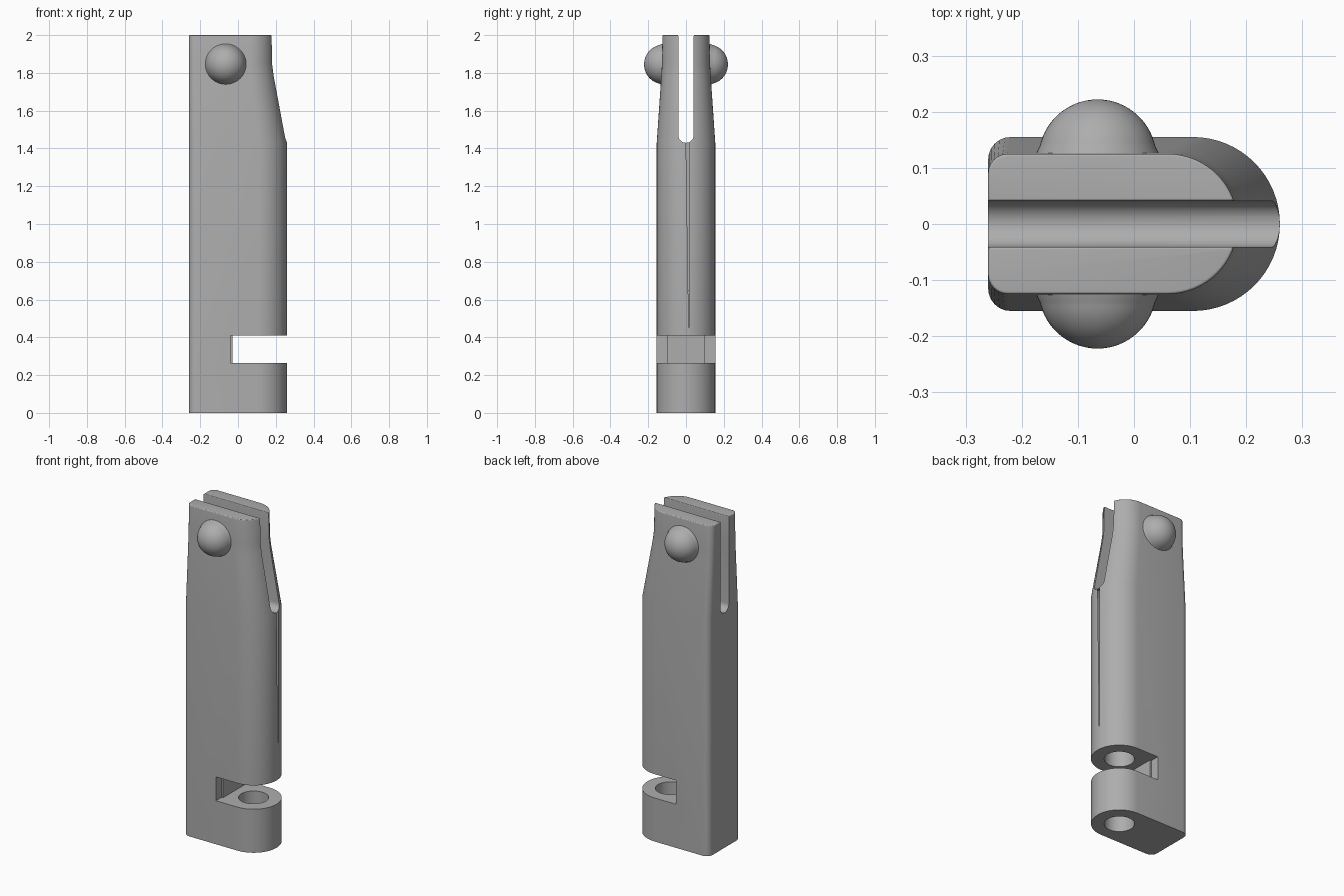
import bpy, bmesh, math
from mathutils import Vector, Matrix

cube = bpy.data.objects.get("Cube")
if cube:
    bpy.data.objects.remove(cube, do_unlink=True)

grey = bpy.data.materials.new("plain grey")
grey.use_nodes = True
colour = (0.42, 0.42, 0.42, 1)
grey.diffuse_color = colour
grey.node_tree.nodes["Principled BSDF"].inputs["Base Color"].default_value = colour


def make_object(name, bm):
    bmesh.ops.recalc_face_normals(bm, faces=bm.faces)
    mesh = bpy.data.meshes.new(name)
    bm.to_mesh(mesh)
    bm.free()
    mesh.materials.append(grey)
    obj = bpy.data.objects.new(name, mesh)
    bpy.context.collection.objects.link(obj)
    return obj


def loft(name, rings, capped=True):
    """Skin a stack of point rings, closing both ends."""
    bm = bmesh.new()
    loops = [[bm.verts.new(p) for p in ring] for ring in rings]
    count = len(loops[0])
    for low, high in zip(loops, loops[1:]):
        for i in range(count):
            j = (i + 1) % count
            bm.faces.new((low[i], low[j], high[j], high[i]))
    if capped:
        bm.faces.new(loops[0])
        bm.faces.new(loops[-1])
    return make_object(name, bm)


def arc(cx, cy, r, start, end, steps):
    angles = [math.radians(start + (end - start) * i / steps) for i in range(steps + 1)]
    return [(cx + r * math.cos(a), cy + r * math.sin(a)) for a in angles]


def section(half, right, corner, z):
    """Rounded square back edge on the left, half round on the right."""
    left = -0.26
    outline = arc(right - half, 0, half, -90, 90, 32)
    outline += arc(left + corner, half - corner, corner, 90, 180, 6)
    outline += arc(left + corner, corner - half, corner, 180, 270, 6)
    return [(x, y, z) for x, y in outline]


def box(name, x0, x1, y0, y1, z0, z1):
    return loft(name, [[(x0, y0, z), (x1, y0, z), (x1, y1, z), (x0, y1, z)] for z in (z0, z1)])


# Main body, tapering towards the forked top
body = loft("forked_body", [
    section(0.155, 0.26, 0.04, 0),
    section(0.155, 0.26, 0.04, 1.43),
    section(0.131, 0.196, 0.036, 1.78),
    section(0.127, 0.187, 0.035, 1.85),
    section(0.125, 0.185, 0.035, 2.0)])

# Fork slit with a round floor
slit_outline = [(0.041, 2.2)] + arc(0, 1.471, 0.041, 0, -180, 16) + [(-0.041, 2.2)]
cutters = [loft("slit_cutter", [[(x, y, z) for y, z in slit_outline] for x in (-0.5, 0.5)])]

# Side notch, slightly deeper near its two open sides
cutters.append(box("notch_cutter", -0.03, 0.5, -0.3, 0.3, 0.265, 0.41))
for side in (-1, 1):
    y0, y1 = sorted((side * 0.1, side * 0.35))
    cutters.append(box("notch_side_cutter", -0.04, 0.4, y0, y1, 0.265, 0.41))

# Vertical pin bore
bore = arc(0.105, 0, 0.083, 0, 351, 39)
cutters.append(loft("bore_cutter", [[(x, y, z) for x, y in bore] for z in (-0.1, 0.65)]))

for cutter in cutters:
    cutter.hide_render = True
    mod = body.modifiers.new(cutter.name, "BOOLEAN")
    mod.operation = "DIFFERENCE"
    mod.solver = "EXACT"
    mod.object = cutter

# Bake the cuts, then round the tops of the two prongs
bpy.context.view_layer.update()
graph = bpy.context.evaluated_depsgraph_get()
baked = bpy.data.meshes.new_from_object(body.evaluated_get(graph))
body.modifiers.clear()
body.data = baked
for cutter in cutters:
    bpy.data.objects.remove(cutter, do_unlink=True)
bm = bmesh.new()
bm.from_mesh(baked)
bmesh.ops.remove_doubles(bm, verts=bm.verts, dist=0.0005)
rims = [e for e in bm.edges if all(v.co.z > 1.999 for v in e.verts)
        and any(f.normal.z < 0.5 for f in e.link_faces)]
bmesh.ops.bevel(bm, geom=rims, offset=0.028, segments=5, profile=0.5,
                affect="EDGES", clamp_overlap=True)
bm.to_mesh(baked)
bm.free()

# Domed rivet heads with a small flare at the base
dome = [(0.112, -0.012), (0.108, 0.004), (0.103, 0.014)]
dome += arc(0, -0.008, 0.105, 16, 89, 14)
parts = [body]
for side, name in ((-1, "front_rivet_head"), (1, "back_rivet_head")):
    rings = [[(-0.065 + x, side * (0.125 + h), 1.845 + z) for x, z in arc(0, 0, r, 0, 352.5, 47)]
             for r, h in dome]
    parts.append(loft(name, rings))

# Smooth shading with crisp edges
bpy.ops.object.select_all(action="DESELECT")
for part in parts:
    part.select_set(True)
bpy.context.view_layer.objects.active = body
bpy.ops.object.shade_smooth_by_angle(angle=math.radians(30))
